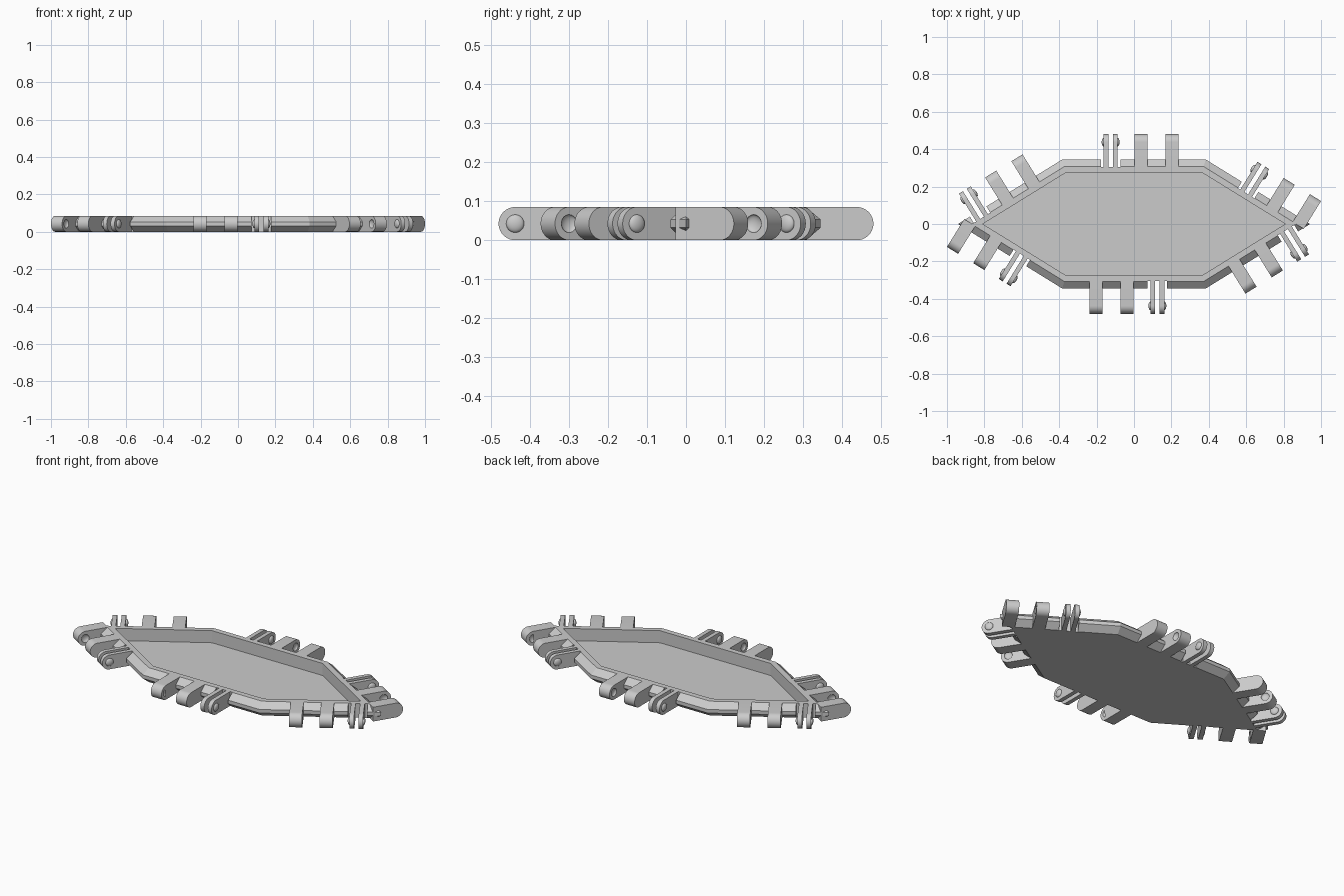
import bpy, bmesh
from math import atan2, cos, sin, pi, radians
from mathutils import Matrix, Vector

cube = bpy.data.objects.get("Cube")
if cube:
    bpy.data.objects.remove(cube, do_unlink=True)

GREY = (0.6, 0.6, 0.6, 1)
mat = bpy.data.materials.new("plain grey")
mat.use_nodes = True
mat.diffuse_color = GREY
mat.node_tree.nodes["Principled BSDF"].inputs["Base Color"].default_value = GREY

H = 0.085            # overall thickness
R = H / 2            # knuckle end radius
TOP, SIDE = 0.345, 0.495   # distance of long and slanted edges from centre
REACH = 0.135        # how far knuckles stick out past the rim
ROOT = 0.04          # how deep knuckles run into the rim
SLANT = radians(31.717)
SN = Vector((sin(SLANT), cos(SLANT)))


def make(name, bm, matrix=Matrix()):
    bmesh.ops.recalc_face_normals(bm, faces=bm.faces)
    mesh = bpy.data.meshes.new(name)
    bm.to_mesh(mesh)
    bm.free()
    mesh.transform(matrix)
    mesh.materials.append(mat)
    ob = bpy.data.objects.new(name, mesh)
    bpy.context.collection.objects.link(ob)
    return ob


def select(ob):
    bpy.ops.object.select_all(action='DESELECT')
    ob.select_set(True)
    bpy.context.view_layer.objects.active = ob


def smooth(ob):
    select(ob)
    bpy.ops.object.shade_smooth_by_angle(angle=radians(30))


def cut(ob, cutter):
    mod = ob.modifiers.new("cut", 'BOOLEAN')
    mod.operation, mod.solver, mod.object = 'DIFFERENCE', 'EXACT', cutter
    select(ob)
    bpy.ops.object.modifier_apply(modifier=mod.name)
    bpy.data.objects.remove(cutter, do_unlink=True)


def hexagon(inset):
    top, side = TOP - inset, SIDE - inset
    x = (side - top * SN.y) / SN.x
    tip = side / SN.x
    return [(tip, 0), (x, top), (-x, top), (-tip, 0), (-x, -top), (x, -top)]


def add_box(bm, x0, x1, y0, y1, z0, z1):
    m = (Matrix.Translation(((x0 + x1) / 2, (y0 + y1) / 2, (z0 + z1) / 2))
         @ Matrix.Diagonal((x1 - x0, y1 - y0, z1 - z0, 1)))
    bmesh.ops.create_cube(bm, size=1, matrix=m)


def add_dome(bm, x, y):
    m = Matrix.Translation((x, y, R)) @ Matrix.Diagonal((0.011, 0.023, 0.023, 1))
    bmesh.ops.create_uvsphere(bm, u_segments=24, v_segments=16, radius=1, matrix=m)


def add_knuckle(bm, x0, x1, y0, y1):
    # flat bar with a half-round end
    steps = 20
    arc = [(y1 - R + R * cos(a), R + R * sin(a))
           for a in (-pi / 2 + pi * i / steps for i in range(steps + 1))]
    outline = [(y0, 0)] + arc + [(y0, H)]
    face = bm.faces.new([bm.verts.new((x0, y, z)) for y, z in outline])
    ext = bmesh.ops.extrude_face_region(bm, geom=[face])
    moved = [v for v in ext["geom"] if isinstance(v, bmesh.types.BMVert)]
    bmesh.ops.translate(bm, verts=moved, vec=(x1 - x0, 0, 0))


# Tray: bevelled rim around a recessed floor
bm = bmesh.new()
levels = [(0.038, 0), (0, 0.032), (0, 0.053), (0.038, H), (0.07, H), (0.07, 0.013)]
rings = [[bm.verts.new((x, y, z)) for x, y in hexagon(i)] for i, z in levels]
for a, b in zip(rings, rings[1:]):
    for k in range(6):
        n = (k + 1) % 6
        bm.faces.new((a[k], a[n], b[n], b[k]))
bm.faces.new(rings[0])
bm.faces.new(rings[-1])
tray = make("tray", bm)

# Each edge: name, outward normal, distance, slide along the edge
edges = []
for side, s in (("back", 1), ("front", -1)):
    edges += [(side + "_edge", Vector((0, s)), TOP, 0),
              (side + "_left_edge", Vector((SN.x, s * SN.y)), SIDE, s * 0.5487),
              (side + "_right_edge", Vector((-SN.x, s * SN.y)), SIDE, -s * 0.5487)]

for name, n, dist, slide in edges:
    frame = Matrix.Rotation(atan2(-n.x, n.y), 4, 'Z') @ Matrix.Translation((slide, dist, 0))
    axis = REACH - R

    # Notch in the rim behind the sprung pair
    mid = -0.125
    bm = bmesh.new()
    add_box(bm, mid - 0.052, mid + 0.052, -ROOT, 0.03, -0.02, H + 0.02)
    cut(tray, make("notch_cutter", bm, frame))

    # Sprung pair with domes facing outward
    bm = bmesh.new()
    for s in (-1, 1):
        x0, x1 = sorted((mid + s * 0.012, mid + s * 0.037))
        add_knuckle(bm, x0, x1, -ROOT, REACH)
        add_dome(bm, mid + s * 0.037, axis)
    smooth(make(name + "_sprung_pair", bm, frame))

    # Two wide knuckles with dimples facing each other
    for s, label in ((-1, "first"), (1, "second")):
        x = 0.12 + s * 0.0825
        bm = bmesh.new()
        add_knuckle(bm, x - 0.035, x + 0.035, -ROOT, REACH)
        knuckle = make(name + "_" + label + "_knuckle", bm, frame)
        bm = bmesh.new()
        add_dome(bm, x - s * 0.035, axis)
        cut(knuckle, make("dimple_cutter", bm, frame))
        smooth(knuckle)
